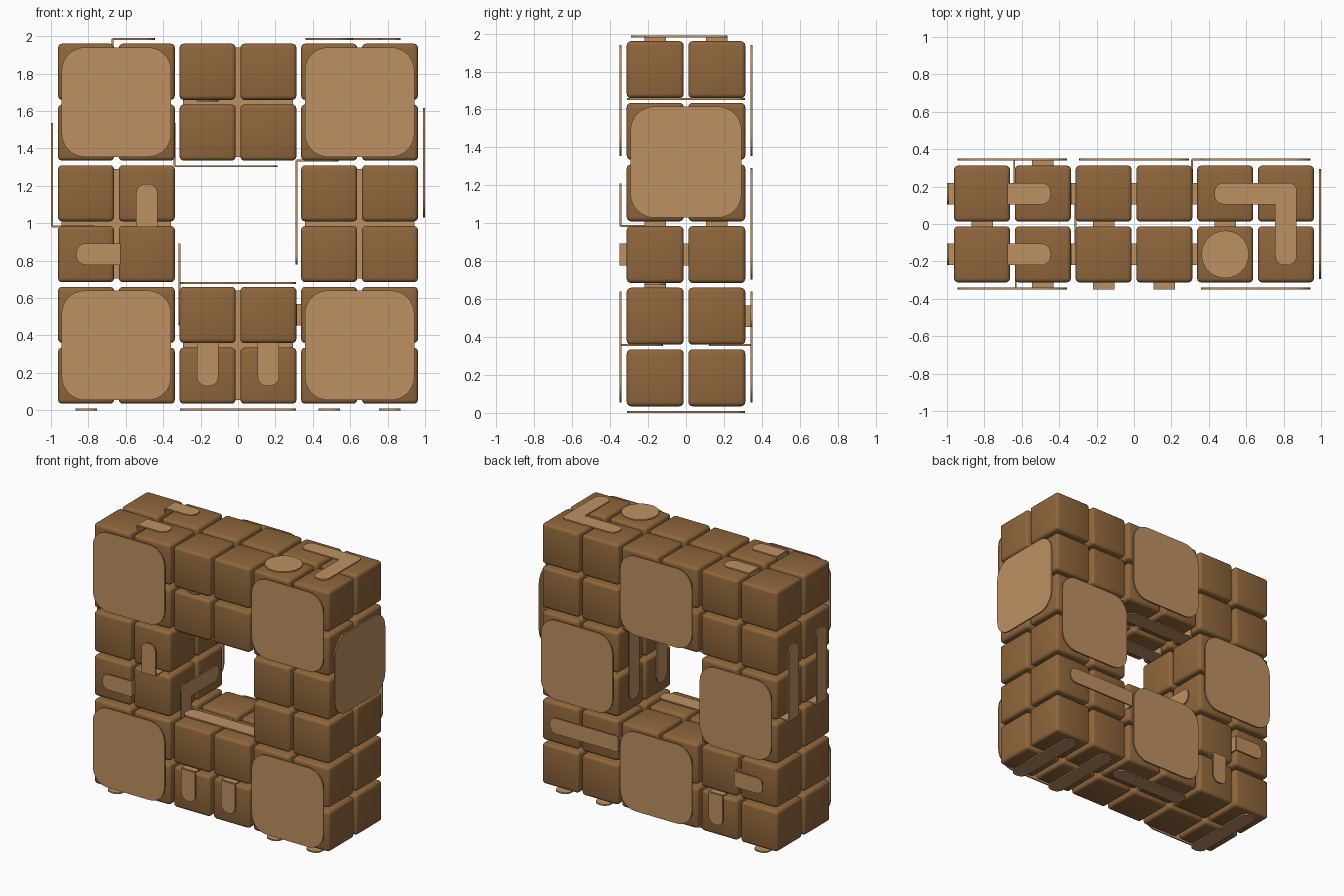
import bpy, bmesh, math
from mathutils import Vector

if "Cube" in bpy.data.objects:
    bpy.data.objects.remove(bpy.data.objects["Cube"])

P, CZ, T, H = 0.325, 0.9975, 0.005, 0.0575   # cube pitch, mid height, plate half thickness, strip half width
X, Y, Z = 0, 1, 2


def col(i):
    return (i - 2.5) * P


def row(i):
    return CZ + (i - 2.5) * P


def material(name, c):
    m = bpy.data.materials.new(name)
    m.diffuse_color = (*c, 1)
    m.use_nodes = True
    m.node_tree.nodes["Principled BSDF"].inputs["Base Color"].default_value = m.diffuse_color
    return m


dark = material("dark wood brown", (0.275, 0.133, 0.044))
light = material("light tan", (0.515, 0.283, 0.122))


def finish(bm, name, mat):
    bmesh.ops.recalc_face_normals(bm, faces=bm.faces)
    me = bpy.data.meshes.new(name)
    bm.to_mesh(me)
    bm.free()
    me.materials.append(mat)
    ob = bpy.data.objects.new(name, me)
    bpy.context.collection.objects.link(ob)
    return ob


def outline(pts, n=6):
    """Round the corners of a polygon given as (u, v, radius); right angles only."""
    out = []
    for i, (u, v, r) in enumerate(pts):
        c = Vector((u, v))
        if r == 0:
            out.append(c)
            continue
        a = (Vector(pts[i - 1][:2]) - c).normalized()
        b = (Vector(pts[(i + 1) % len(pts)][:2]) - c).normalized()
        for k in range(n + 1):
            t = k / n * math.pi / 2
            out.append(c + r * (a * (1 - math.sin(t)) + b * (1 - math.cos(t))))
    return out


def plate(name, axis, pos, ua, va, pts):
    """Thin plate on the plane axis=pos; 2D points run along axes ua and va."""
    bm = bmesh.new()
    rings = []
    for d in (-T, T):
        ring = []
        for p in pts:
            co = [0, 0, 0]
            co[axis], co[ua], co[va] = pos + d, p[0], p[1]
            ring.append(bm.verts.new(co))
        rings.append(ring)
        bm.faces.new(ring)
    n = len(pts)
    for i in range(n):
        j = (i + 1) % n
        bm.faces.new((rings[0][i], rings[0][j], rings[1][j], rings[1][i]))
    return finish(bm, name, light)


def strip(name, axis, pos, long, a, b, lat, fold=0):
    """Round-ended strip from a to b; with fold, it turns into the gap at a."""
    la = 3 - axis - long
    r = 0.05

    def shape(s, e, rs):
        return outline([(s, lat - H, rs), (e, lat - H, r), (e, lat + H, r), (s, lat + H, rs)])
    plate(name, axis, pos, long, la, shape(a, b, 0 if fold else r))
    if fold:
        plate(name + "_fold", long, a, axis, la, shape(pos, pos + fold, 0))


def panel(name, axis, pos, u, v):
    ua, va = [k for k in (X, Y, Z) if k != axis]
    s, r = 0.293, 0.125
    plate(name, axis, pos, ua, va, outline(
        [(u - s, v - s, r), (u + s, v - s, r), (u + s, v + s, r), (u - s, v + s, r)], 8))


# Rounded cubes in a 6 x 2 x 6 frame with an open centre
for i in range(6):
    for k in range(6):
        if i in (2, 3) and k in (2, 3):
            continue
        for j in (-0.5, 0.5):
            bm = bmesh.new()
            bmesh.ops.create_cube(bm, size=0.3)
            bmesh.ops.bevel(bm, geom=bm.edges[:], offset=0.022, segments=3,
                            profile=0.5, affect='EDGES')
            bmesh.ops.translate(bm, verts=bm.verts, vec=(col(i), j * P, row(k)))
            for f in bm.faces:
                f.smooth = True
            ob = finish(bm, "cube_block", dark)
            bpy.context.view_layer.objects.active = ob
            ob.select_set(True)
bpy.ops.object.shade_smooth_by_angle(angle=math.radians(35))

F, B, S = -0.345, 0.345, 0.995     # front, back and side plate planes
TOP, BOT = 1.985, 0.005
yf, yb = -P / 2, P / 2

# Big square panels
for sx in (-1, 1):
    for sz in (-1, 1):
        panel("front_panel", Y, F, sx * 2 * P, CZ + sz * 2 * P)
    panel("back_side_panel", Y, B, sx * 2 * P, CZ)
    panel("back_middle_panel", Y, B, 0, CZ + sx * 2 * P)
panel("right_panel", X, S, 0, row(3.5))

# Front strips
strip("front_strip", Y, F, Z, 0.985, 1.21, col(1), 0.225)
strip("front_strip", Y, F, X, -0.632, -0.865, row(2), 0.225)
strip("front_strip", Y, F, Z, 0.357, 0.13, col(2), 0.225)
strip("front_strip", Y, F, Z, 0.357, 0.13, col(3), 0.225)

# Back strips
strip("back_strip", Y, B, X, 0.31, 0.87, row(1), -0.225)
strip("back_strip", Y, B, X, -0.64, -0.87, row(1), -0.225)
strip("back_strip", Y, B, Z, 0.357, 0.13, col(1), -0.225)

# Pairs: left side, top left, hole ceiling, hole right wall
for y in (yf, yb):
    strip("left_strip", X, -S, Z, 0.983, 1.535, y, 0.225)
    strip("top_strip", Z, TOP, X, -0.67, -0.445, y, -0.225)
    strip("hole_ceiling_strip", Z, 1.305, X, -0.34, 0.21, y, 0.23)
    strip("hole_right_strip", X, 0.312, Z, 1.335, 0.78, y, 0.225)

# Hole floor, underside and inner gap strips
strip("hole_floor_strip", Z, 0.68, X, -0.31, 0.31, yf)
for i in (0, 4, 5):
    strip("bottom_strip", Z, BOT, Y, -0.31, 0.31, col(i))
strip("bottom_middle_strip", Z, BOT, X, -0.31, 0.31, yb)
strip("gap_strip", Z, 1.655, Y, -0.31, 0.31, col(2))


def corner_strip(name, axis, pos, ua, va, u, v, du, dv):
    """L-shaped strip with its corner centred on (u, v) and legs along du and dv."""
    e, r = P + H, 0.05
    pts = [(-H, -H, 0.04), (e, -H, r), (e, H, r), (H, H, 0), (H, e, r), (-H, e, r)]
    plate(name, axis, pos, ua, va, [(u + du * p[0], v + dv * p[1]) for p in outline(pts)])


# L-shaped strips on the top and on the left wall of the hole
corner_strip("top_corner_strip", Z, TOP, X, Y, col(5), yb, -1, -1)
corner_strip("hole_left_corner_strip", X, -0.312, Y, Z, yf, row(2), 1, -1)

# Round disc on top
plate("top_disc", Z, TOP, X, Y,
      [(col(4) + 0.127 * math.cos(a * math.pi / 20), yf + 0.127 * math.sin(a * math.pi / 20))
       for a in range(40)])
